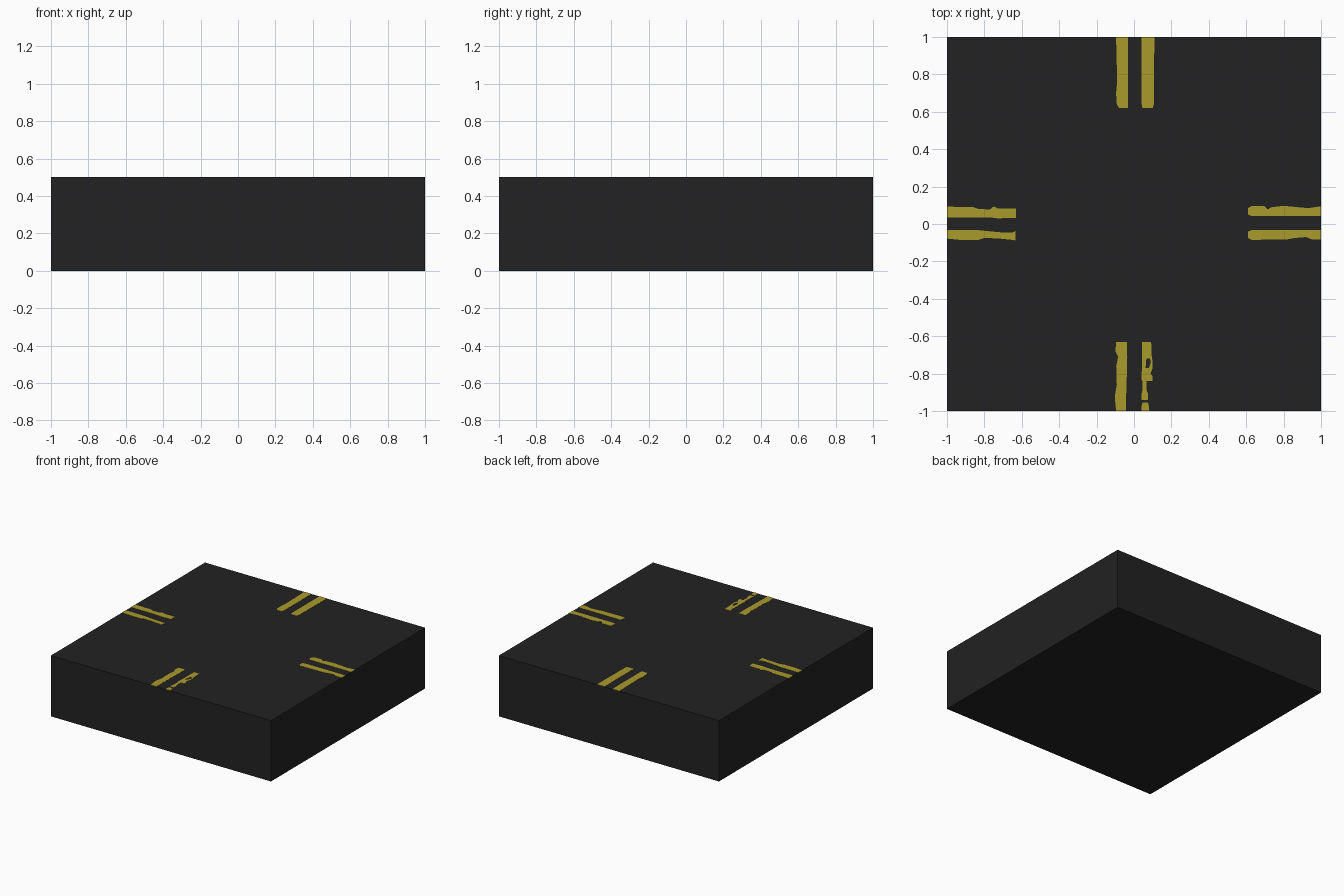
import bpy, bmesh

TOP = 0.5
PLATE = 0.0015


def material(name, rgb):
    m = bpy.data.materials.new(name)
    m.diffuse_color = (*rgb, 1)
    return m


asphalt = material("dark asphalt", (0.016, 0.016, 0.016))
paint = material("faded yellow paint", (0.40, 0.325, 0.026))


def finish(bm, name, mat):
    bmesh.ops.recalc_face_normals(bm, faces=bm.faces[:])
    me = bpy.data.meshes.new(name)
    bm.to_mesh(me)
    bm.free()
    me.materials.append(mat)
    ob = bpy.data.objects.new(name, me)
    bpy.context.collection.objects.link(ob)
    return ob


# Road slab
bm = bmesh.new()
bmesh.ops.create_cube(bm, size=1)
for v in bm.verts:
    v.co = (v.co.x * 2, v.co.y * 2, (v.co.z + 0.5) * TOP)
finish(bm, "road_slab", asphalt)

# Maps (distance from centre, sideways offset) to x, y for each road arm
ARMS = {
    "back": lambda r, s: (s, r),
    "front": lambda r, s: (s, -r),
    "right": lambda r, s: (r, s),
    "left": lambda r, s: (-r, s),
}


def stripe(arm, name, *patches):
    """Thin worn paint plate; each patch lists (distance, low edge, high edge)."""
    place = ARMS[arm]
    bm = bmesh.new()
    for rows in patches:
        outline = [(r, lo) for r, lo, hi in rows] + [(r, hi) for r, lo, hi in reversed(rows)]
        rings = [[bm.verts.new((*place(r, s), z)) for r, s in outline]
                 for z in (TOP - PLATE, TOP + PLATE)]
        n, k = len(outline), len(rows)
        for ring in rings:
            for i in range(k - 1):
                bm.faces.new((ring[i], ring[i + 1], ring[n - 2 - i], ring[n - 1 - i]))
        for i in range(n):
            j = (i + 1) % n
            bm.faces.new((rings[0][i], rings[0][j], rings[1][j], rings[1][i]))
    finish(bm, f"{arm}_{name}_stripe", paint)


# Back arm: nearly intact lines
stripe("back", "left", [(0.62, -0.08, -0.033), (0.64, -0.092, -0.031), (0.70, -0.096, -0.031),
                        (0.76, -0.09, -0.031), (1, -0.096, -0.031)])
stripe("back", "right", [(0.62, 0.045, 0.10), (0.64, 0.041, 0.106), (1, 0.041, 0.109)])

# Side arms: slightly chipped outer edges
stripe("left", "upper", [(0.632, 0.033, 0.084), (0.73, 0.030, 0.084), (0.75, 0.033, 0.094),
                         (0.77, 0.035, 0.078), (0.83, 0.036, 0.08), (0.86, 0.036, 0.09),
                         (1, 0.036, 0.093)])
stripe("left", "lower", [(0.633, -0.088, -0.037), (0.65, -0.085, -0.046), (0.72, -0.078, -0.044),
                         (0.80, -0.074, -0.036), (0.83, -0.085, -0.033), (0.93, -0.085, -0.031),
                         (1, -0.078, -0.031)])
stripe("right", "upper", [(0.61, 0.05, 0.085), (0.63, 0.042, 0.097), (0.695, 0.042, 0.097),
                          (0.715, 0.042, 0.078), (0.735, 0.042, 0.09), (0.80, 0.042, 0.097),
                          (0.93, 0.042, 0.085), (1, 0.042, 0.095)])
stripe("right", "lower", [(0.61, -0.075, -0.04), (0.63, -0.085, -0.032), (0.82, -0.082, -0.032),
                          (0.86, -0.075, -0.032), (0.92, -0.07, -0.032), (0.95, -0.082, -0.032),
                          (1, -0.082, -0.032)])

# Front arm: one chipped line and one badly worn line with gaps
stripe("front", "left", [(0.632, -0.095, -0.037), (0.68, -0.10, -0.037), (0.71, -0.085, -0.036),
                         (0.76, -0.095, -0.037), (0.86, -0.092, -0.04), (0.92, -0.103, -0.042),
                         (1, -0.096, -0.042)])
stripe("front", "right",
       [(0.632, 0.044, 0.092), (0.70, 0.042, 0.094), (0.72, 0.042, 0.097)],
       [(0.72, 0.042, 0.066), (0.77, 0.044, 0.062)],
       [(0.72, 0.085, 0.097), (0.74, 0.09, 0.10), (0.77, 0.08, 0.10)],
       [(0.77, 0.044, 0.10), (0.80, 0.04, 0.088), (0.815, 0.04, 0.10), (0.84, 0.042, 0.10)],
       [(0.84, 0.045, 0.068), (0.89, 0.045, 0.068), (0.91, 0.04, 0.076), (0.94, 0.04, 0.076)],
       [(0.955, 0.045, 0.075), (0.975, 0.04, 0.08), (1, 0.04, 0.082)])
